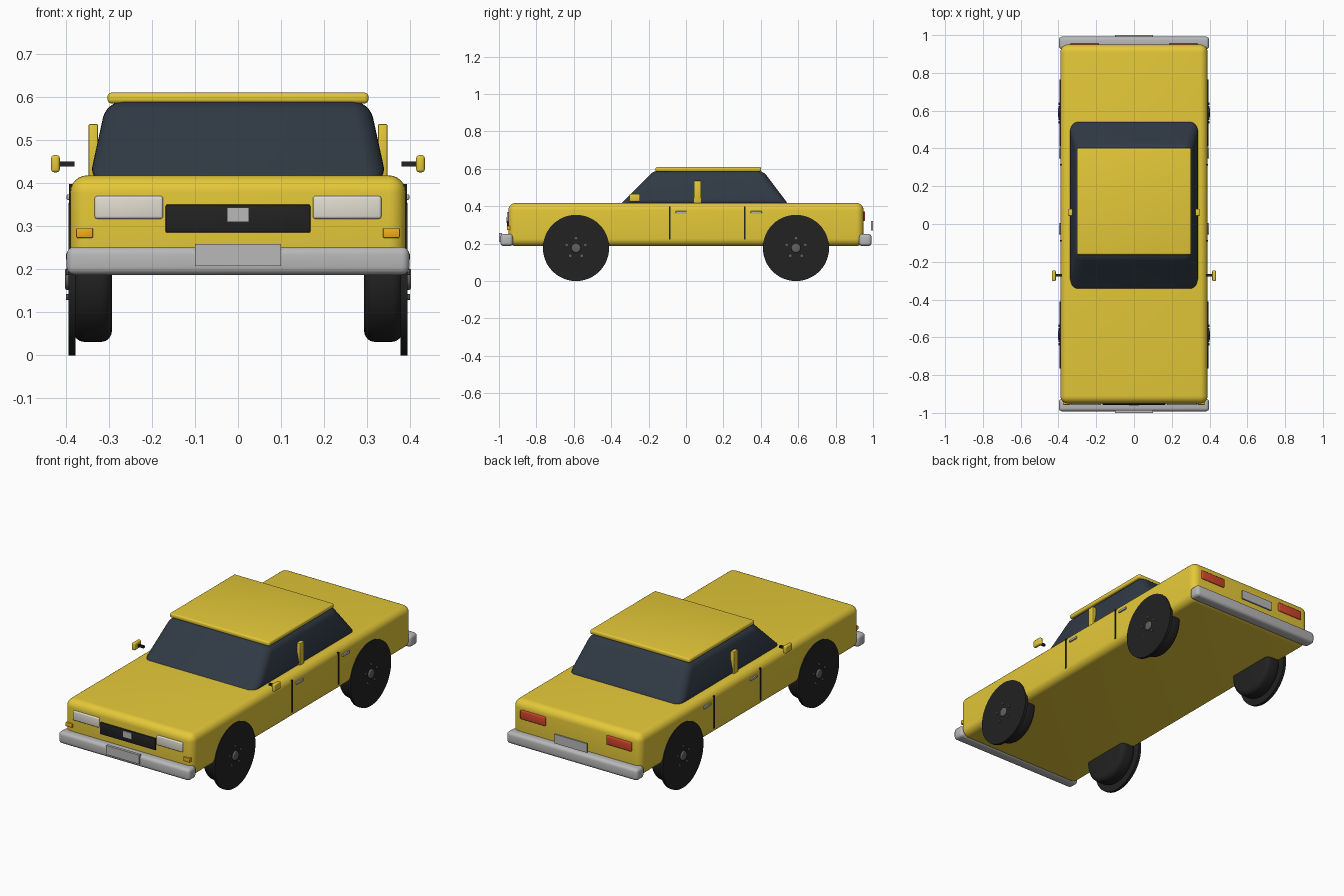
import bpy, bmesh, math
from mathutils import Matrix

if "Cube" in bpy.data.objects:
    bpy.data.objects.remove(bpy.data.objects["Cube"])


def material(name, rgb):
    m = bpy.data.materials.new(name)
    m.diffuse_color = (*rgb, 1)
    m.use_nodes = True
    m.node_tree.nodes["Principled BSDF"].inputs["Base Color"].default_value = m.diffuse_color
    return m


YELLOW = material("yellow_paint", (0.78, 0.58, 0.04))
GLASS = material("dark_glass", (0.03, 0.042, 0.06))
BLACK = material("black", (0.016, 0.016, 0.016))
CHROME = material("chrome", (0.48, 0.48, 0.48))
HUB = material("hub_metal", (0.12, 0.12, 0.12))
CREAM = material("headlight", (0.75, 0.72, 0.63))
ORANGE = material("indicator", (0.9, 0.42, 0.01))
RED = material("taillight", (0.65, 0.06, 0.025))


def finish(bm, name, mat, bevel=0, segments=4):
    if bevel:
        bmesh.ops.bevel(bm, geom=bm.edges[:], offset=bevel, segments=segments,
                        profile=0.5, affect='EDGES', clamp_overlap=True)
    bmesh.ops.recalc_face_normals(bm, faces=bm.faces[:])
    me = bpy.data.meshes.new(name)
    bm.to_mesh(me)
    bm.free()
    me.materials.append(mat)
    ob = bpy.data.objects.new(name, me)
    bpy.context.collection.objects.link(ob)
    bpy.ops.object.select_all(action='DESELECT')
    ob.select_set(True)
    bpy.context.view_layer.objects.active = ob
    bpy.ops.object.shade_smooth_by_angle(angle=math.radians(35))
    return ob


def box(name, mat, x, y, z, bevel=0, segments=4, top=None):
    """Box from (min, max) ranges; top gives other x and y ranges for the upper face."""
    bm = bmesh.new()
    bmesh.ops.create_cube(bm, size=1)
    for v in bm.verts:
        i, j, k = (int(c > 0) for c in v.co)
        tx, ty = top if top and k else (x, y)
        v.co = (tx[i], ty[j], z[k])
    return finish(bm, name, mat, bevel, segments)


def disc(name, mat, x, y, z, radius, sides=48, bevel=0):
    """Cylinder along x between the two x values."""
    bm = bmesh.new()
    bmesh.ops.create_cone(bm, cap_ends=True, segments=sides, radius1=radius, radius2=radius,
                          depth=abs(x[1] - x[0]),
                          matrix=Matrix.Translation(((x[0] + x[1]) / 2, y, z))
                          @ Matrix.Rotation(math.pi / 2, 4, 'Y'))
    if bevel:
        rims = [e for e in bm.edges if abs(e.verts[0].co.x - e.verts[1].co.x) < 1e-5]
        bmesh.ops.bevel(bm, geom=rims, offset=bevel, segments=4, profile=0.5, affect='EDGES')
    return finish(bm, name, mat)


# Body shell, glass cabin and roof panel
box("body", YELLOW, (-0.39, 0.39), (-0.95, 0.95), (0.187, 0.418), 0.04, 6)
box("cabin_glass", GLASS, (-0.347, 0.347), (-0.36, 0.555), (0.40, 0.592), 0.04, 6,
    top=((-0.305, 0.305), (-0.17, 0.41)))
box("roof", YELLOW, (-0.303, 0.303), (-0.163, 0.402), (0.585, 0.61), 0.009)

# Bumpers and blank plates
box("front_bumper", CHROME, (-0.398, 0.398), (-0.992, -0.925), (0.187, 0.252), 0.018)
box("rear_bumper", CHROME, (-0.398, 0.398), (0.925, 0.992), (0.187, 0.252), 0.018)
box("front_plate", CHROME, (-0.1, 0.1), (-1.0, -0.985), (0.208, 0.258))
box("rear_plate", CHROME, (-0.1, 0.1), (0.99, 1.0), (0.27, 0.32))

# Grille with its plain centre square
box("grille", BLACK, (-0.168, 0.168), (-0.957, -0.935), (0.285, 0.35), 0.003, 2)
box("grille_square", CHROME, (-0.026, 0.026), (-0.961, -0.95), (0.31, 0.343))

for s, side in ((-1, "left"), (1, "right")):
    def span(a, b):
        return tuple(sorted((s * a, s * b)))

    # Lights
    box(side + "_headlight", CREAM, span(0.174, 0.333), (-0.958, -0.935), (0.317, 0.37), 0.006, 3)
    box(side + "_indicator", ORANGE, span(0.337, 0.376), (-0.957, -0.925), (0.273, 0.295), 0.002, 2)
    box(side + "_taillight", RED, span(0.185, 0.338), (0.935, 0.958), (0.322, 0.372), 0.006, 3)

    # Side pillar and mirror
    box(side + "_pillar", YELLOW, span(0.325, 0.347), (0.043, 0.08), (0.41, 0.537), 0.003, 2)
    box(side + "_mirror_arm", BLACK, span(0.38, 0.418), (-0.277, -0.265), (0.438, 0.45))
    box(side + "_mirror", YELLOW, span(0.414, 0.434), (-0.303, -0.245), (0.425, 0.465), 0.007, 3)

    # Door seams and handles
    for n, y in enumerate((-0.088, 0.313), 1):
        box(f"{side}_door_seam_{n}", BLACK, span(0.38, 0.393), (y - 0.004, y + 0.004), (0.222, 0.398))
        box(f"{side}_door_handle_{n}", CHROME, span(0.385, 0.398), (y + 0.033, y + 0.092),
            (0.361, 0.374), 0.003, 2)

    # Wheels: rounded tyre, outer disc, hub cap and five nuts
    for end, y in (("front", -0.588), ("rear", 0.588)):
        name = f"{side}_{end}_"
        disc(name + "tyre", BLACK, span(0.293, 0.382), y, 0.178, 0.147, bevel=0.025)
        disc(name + "wheel_disc", BLACK, span(0.378, 0.394), y, 0.177, 0.177)
        disc(name + "hub", HUB, span(0.385, 0.402), y, 0.177, 0.025, 24, 0.005)
        for k in range(5):
            a = math.tau * k / 5 + math.pi / 2
            disc(f"{name}nut_{k + 1}", HUB, span(0.385, 0.4), y + 0.052 * math.cos(a),
                 0.177 + 0.052 * math.sin(a), 0.007, 8)
